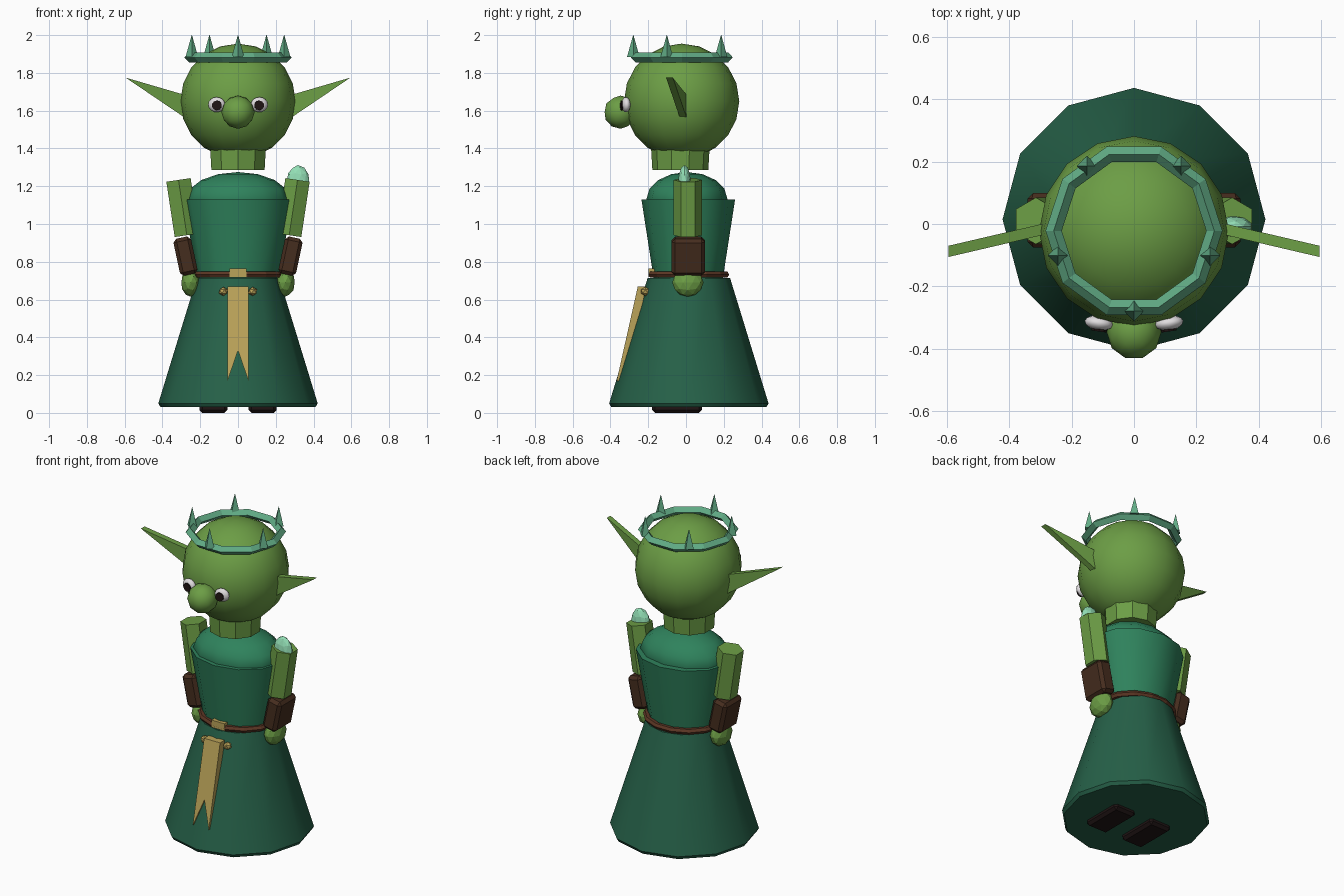
import bpy, bmesh, math
from mathutils import Matrix

cube = bpy.data.objects.get("Cube")
if cube:
    bpy.data.objects.remove(cube, do_unlink=True)


def material(name, r, g, b):
    m = bpy.data.materials.new(name)
    m.use_nodes = True
    m.diffuse_color = (r, g, b, 1)
    m.node_tree.nodes["Principled BSDF"].inputs["Base Color"].default_value = (r, g, b, 1)
    return m


SKIN = material("green_skin", .15, .34, .06)
ROBE = material("dark_green_cloth", .019, .118, .065)
TUNIC = material("mid_green_cloth", .028, .225, .108)
BROWN = material("dark_leather", .06, .026, .013)
BELT = material("belt_leather", .11, .038, .018)
GOLD = material("gold_cloth", .5, .37, .1)
CROWN = material("jade_metal", .12, .41, .235)
GEM = material("mint_crystal", .29, .73, .46)
WHITE = material("eye_white", .75, .72, .74)
DARK = material("near_black", .014, .007, .007)


def make(name, bm, mat, smooth=None, matrix=None):
    """Turn a bmesh into an object, optionally smooth below an angle."""
    if matrix:
        bm.transform(matrix)
    bmesh.ops.recalc_face_normals(bm, faces=bm.faces)
    mesh = bpy.data.meshes.new(name)
    bm.to_mesh(mesh)
    bm.free()
    mesh.materials.append(mat)
    ob = bpy.data.objects.new(name, mesh)
    bpy.context.collection.objects.link(ob)
    if smooth:
        bpy.ops.object.select_all(action='DESELECT')
        ob.select_set(True)
        bpy.context.view_layer.objects.active = ob
        bpy.ops.object.shade_smooth_by_angle(angle=math.radians(smooth))
    return ob


def place(loc, scale=(1, 1, 1), rot_y=0.0, rot_z=0.0):
    return (Matrix.Translation(loc) @ Matrix.Rotation(rot_z, 4, 'Z')
            @ Matrix.Rotation(rot_y, 4, 'Y') @ Matrix.Diagonal((*scale, 1)))


def lathe(name, profile, sides, mat, centre_y=0, squash=1, smooth=None, matrix=None):
    """Stack (radius, z) rings, one corner facing front, with closed ends."""
    bm = bmesh.new()
    rings = []
    for r, z in profile:
        ang = [2 * math.pi * i / sides - math.pi / 2 for i in range(sides)]
        rings.append([bm.verts.new((r * math.cos(a), centre_y + r * squash * math.sin(a), z))
                      for a in ang])
    for low, high in zip(rings, rings[1:]):
        for i in range(sides):
            j = (i + 1) % sides
            bm.faces.new((low[i], low[j], high[j], high[i]))
    bm.faces.new(rings[0])
    bm.faces.new(rings[-1])
    return make(name, bm, mat, smooth, matrix)


def ball(name, mat, matrix, segments=16, rings=10, smooth=180):
    bm = bmesh.new()
    bmesh.ops.create_uvsphere(bm, u_segments=segments, v_segments=rings, radius=1)
    return make(name, bm, mat, smooth, matrix)


def pebble(name, mat, matrix, detail=2, smooth=None):
    bm = bmesh.new()
    bmesh.ops.create_icosphere(bm, subdivisions=detail, radius=1)
    return make(name, bm, mat, smooth, matrix)


def box(name, size, bevel, mat, matrix):
    bm = bmesh.new()
    bmesh.ops.create_cube(bm, size=1, matrix=Matrix.Diagonal((*size, 1)))
    if bevel:
        bmesh.ops.bevel(bm, geom=bm.edges[:], offset=bevel, segments=1, affect='EDGES')
    return make(name, bm, mat, None, matrix)


def slab(name, points, front, depth, mat):
    """Extrude an (x, z) outline in y; front(x, z) gives the front surface."""
    bm = bmesh.new()
    near = [bm.verts.new((x, front(x, z), z)) for x, z in points]
    far = [bm.verts.new((x, front(x, z) + depth, z)) for x, z in points]
    bm.faces.new(near)
    bm.faces.new(far)
    for i in range(len(points)):
        j = (i + 1) % len(points)
        bm.faces.new((near[i], near[j], far[j], far[i]))
    return make(name, bm, mat)


def ring(name, radius, tube, sides, tube_sides, mat, matrix, turn=0.0, smooth=None):
    bm = bmesh.new()
    loops = []
    for i in range(sides):
        a = 2 * math.pi * i / sides + turn
        loop = []
        for k in range(tube_sides):
            b = 2 * math.pi * k / tube_sides
            r = radius + tube * math.cos(b)
            loop.append(bm.verts.new((r * math.cos(a), r * math.sin(a), tube * math.sin(b))))
        loops.append(loop)
    for i in range(sides):
        p, q = loops[i], loops[(i + 1) % sides]
        for k in range(tube_sides):
            m = (k + 1) % tube_sides
            bm.faces.new((p[k], q[k], q[m], p[m]))
    return make(name, bm, mat, smooth, matrix)


# Robe, tunic and shoulders
lathe("skirt", [(.41, .03), (.422, .05), (.218, .715)], 12, ROBE, .015, smooth=40)
lathe("tunic", [(.212, .70), (.29, 1.13)], 12, TUNIC, .012, .855, smooth=40)
ball("shoulders", TUNIC, place((0, .005, 1.13), (.275, .215, .145)), 12, 8)

# Belt, buckle and sash
ring("belt", .222, .021, 14, 6, BELT, place((0, .015, .732), (1, .9, .9)))
box("buckle", (.09, .04, .045), 0, GOLD, place((0, -.178, .742)))
slab("sash", [(-.055, .67), (.055, .67), (.055, .17), (0, .33), (-.055, .17)],
     lambda x, z: -.255 - (.67 - z) * .224, .045, GOLD)

# Head, neck and nose
lathe("neck", [(.148, 1.285), (.156, 1.42)], 10, SKIN, -.03)
ball("head", SKIN, place((0, -.023, 1.65), (.305, .305, .305)))
pebble("nose", SKIN, place((0, -.347, 1.592), (.088, .088, .088), rot_z=math.pi / 2),
       2, smooth=60)

# Paired parts
for side, s in (("left", 1), ("right", -1)):
    slab(side + "_ear", [(s * .595, 1.775), (s * .27, 1.68), (s * .27, 1.555)],
         lambda x, z: -.03 - (abs(x) - .27) * .233, .036, SKIN)
    ball(side + "_eye", WHITE,
         place((s * .113, -.318, 1.632), (.046, .024, .04), rot_z=s * .15), 12, 8)
    pupil = lathe(side + "_pupil", [(.026, -.004), (.026, .004)], 10, DARK)
    pupil.matrix_world = (place((s * .112, -.341, 1.628), rot_z=s * .15)
                          @ Matrix.Rotation(math.pi / 2, 4, 'X'))
    lean = s * .15
    lathe(side + "_upper_arm", [(.075, -.148), (.075, .148)], 6, SKIN,
          matrix=place((s * .293, .01, 1.087), rot_y=lean))
    box(side + "_bracer", (.095, .175, .2), .018, BROWN,
        place((s * .278, .012, .83), rot_y=s * .21))
    pebble(side + "_hand", SKIN, place((s * .25, .01, .69), (.052, .083, .075)), 2)
    pebble(side + "_sash_knot", GOLD, place((s * .078, -.215, .643), (.026, .026, .024)), 1)
    box(side + "_boot", (.15, .265, .06), .016, DARK, place((s * .13, -.048, .03)))

# Crystal at the top of the left arm
pebble("crystal", GEM, place((.318, -.008, 1.222), (.062, .034, .09)), 2)

# Crown with five spikes
ring("crown_band", .258, .026, 10, 4, CROWN, place((0, -.022, 1.882)),
     turn=math.pi / 10 * 2)
for i in range(5):
    a = math.tau * i / 5 - math.pi / 2
    lathe("crown_spike_%d" % (i + 1), [(.033, 1.885), (.001, 2.0)], 4, CROWN,
          matrix=place((.257 * math.cos(a), -.022 + .257 * math.sin(a), 0)))
